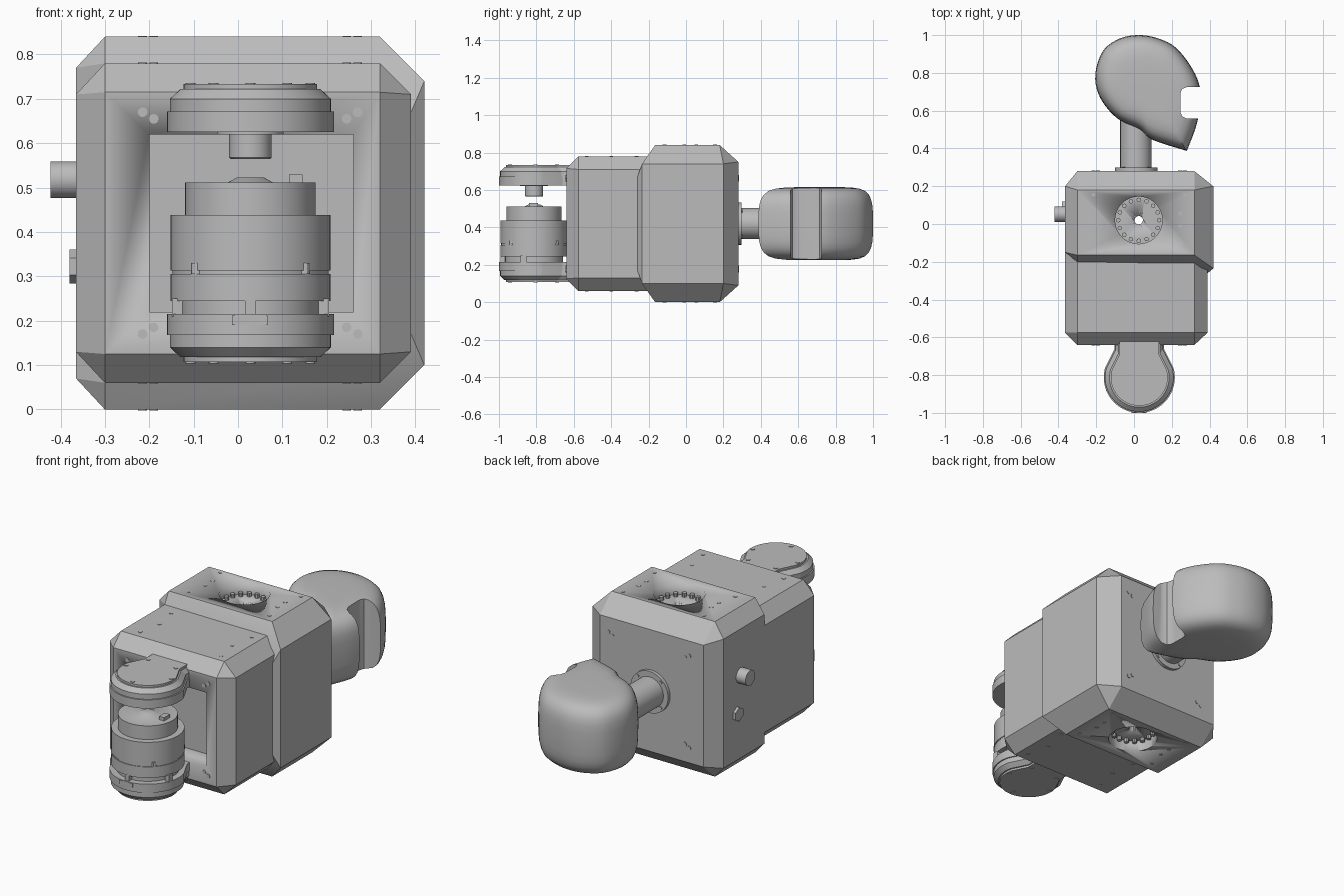
import bpy, bmesh, math
from mathutils import Vector, Matrix

cube = bpy.data.objects.get("Cube")
if cube:
    bpy.data.objects.remove(cube)

grey = bpy.data.materials.new("plain_grey")
grey.use_nodes = True
grey.diffuse_color = (0.5, 0.5, 0.5, 1)
grey.node_tree.nodes["Principled BSDF"].inputs["Base Color"].default_value = (0.5, 0.5, 0.5, 1)


def finish(name, bm, angle=30):
    bmesh.ops.recalc_face_normals(bm, faces=bm.faces)
    me = bpy.data.meshes.new(name)
    bm.to_mesh(me)
    bm.free()
    me.materials.append(grey)
    ob = bpy.data.objects.new(name, me)
    bpy.context.collection.objects.link(ob)
    activate(ob)
    bpy.ops.object.shade_smooth_by_angle(angle=math.radians(angle))
    return ob


def activate(ob):
    bpy.ops.object.select_all(action='DESELECT')
    bpy.context.view_layer.objects.active = ob
    ob.select_set(True)


def hull(name, rects):
    """Chamfered block: convex hull of flat rectangles given as x, y, z ranges."""
    bm = bmesh.new()
    for xs, ys, zs in rects:
        for p in {(x, y, z) for x in xs for y in ys for z in zs}:
            bm.verts.new(p)
    res = bmesh.ops.convex_hull(bm, input=bm.verts)
    loose = [g for g in res["geom_interior"] if isinstance(g, bmesh.types.BMVert)]
    bmesh.ops.delete(bm, geom=loose, context='VERTS')
    bmesh.ops.dissolve_limit(bm, angle_limit=0.01, verts=bm.verts, edges=bm.edges)
    return finish(name, bm, 15)


def box(name, xs, ys, zs):
    return hull(name, [(xs, ys, zs)])


def loft(name, outline, levels, centre=(0, 0), angle=30):
    """Stack scaled copies of a closed xy outline; levels are (z, scale)."""
    bm = bmesh.new()
    cx, cy = centre
    rings = [[bm.verts.new((cx + (x - cx) * s, cy + (y - cy) * s, z)) for x, y in outline]
             for z, s in levels]
    n = len(outline)
    for a, b in zip(rings, rings[1:]):
        for i in range(n):
            bm.faces.new((a[i], a[(i + 1) % n], b[(i + 1) % n], b[i]))
    bm.faces.new(rings[0])
    bm.faces.new(rings[-1])
    return finish(name, bm, angle)


def circle(cx, cy, n=64):
    return [(cx + math.cos(2 * math.pi * i / n), cy + math.sin(2 * math.pi * i / n))
            for i in range(n)]


def lathe(name, cx, cy, levels):
    return loft(name, circle(cx, cy), levels, (cx, cy))


def rod(name, start, end, r, n=48):
    bm = bmesh.new()
    a, b = Vector(start), Vector(end)
    rot = (b - a).to_track_quat('Z', 'Y').to_matrix().to_4x4()
    bmesh.ops.create_cone(bm, cap_ends=True, segments=n, radius1=r, radius2=r,
                          depth=(b - a).length, matrix=Matrix.Translation((a + b) / 2) @ rot)
    return finish(name, bm)


def cut(ob, cutter):
    cutter.hide_render = True
    mod = ob.modifiers.new("cut", 'BOOLEAN')
    mod.operation, mod.solver, mod.object = 'DIFFERENCE', 'EXACT', cutter
    activate(ob)
    bpy.ops.object.modifier_apply(modifier=mod.name)
    bpy.data.objects.remove(cutter)


# Rear housing and front housing
inner = (-0.30, 0.32)
rear = hull("rear_housing", [
    (inner, (-0.165, 0.18), (0, 0.84)),
    (inner, (-0.20,), (0.06, 0.78)),
    (inner, (0.28,), (0.09, 0.75)),
    ((-0.365,), (-0.15, 0.20), (0.07, 0.77)),
    ((0.42,), (-0.235, 0.20), (0.10, 0.74)),
    ((0.39,), (-0.26,), (0.17, 0.67))])
front = hull("front_housing", [
    (inner, (-0.575, -0.12), (0.06, 0.78)),
    (inner, (-0.64,), (0.125, 0.715)),
    ((-0.365, 0.39), (-0.575, -0.12), (0.13, 0.71))])
cut(front, box("recess_cutter", (-0.20, 0.26), (-0.75, -0.52), (0.22, 0.62)))
for z0, z1 in ((0.78, 0.9), (-0.06, 0.06)):
    cut(rear, rod("port_cutter", (0.025, 0.02, z0), (0.025, 0.02, z1), 0.125))
cut(rear, rod("shaft_cutter", (0.025, 0.02, -0.1), (0.025, 0.02, 1), 0.022))

# Ring of small teeth inside each port
for i in range(16):
    a = i * math.pi / 8
    p = (0.025 + 0.108 * math.cos(a), 0.02 + 0.108 * math.sin(a))
    for z0, z1 in ((0.775, 0.80), (0.04, 0.065)):
        rod("port_tooth", (*p, z0), (*p, z1), 0.012, 8)

# Housing screws, mirrored about the housing centre line
mid = 0.0275
for side in (-1, 1):
    for dx, y, h in ((0.2425, 0.155, 0.84), (0.2425, -0.115, 0.84), (0.2175, 0.055, 0.84),
                     (0.2175, -0.01, 0.84), (0.2425, -0.265, 0.78), (0.2425, -0.53, 0.78),
                     (0.2175, -0.40, 0.78)):
        x = mid + side * dx
        rod("top_screw", (x, y, h - 0.01), (x, y, h + 0.002), 0.01, 12)
        rod("bottom_screw", (x, y, 0.85 - h), (x, y, 0.838 - h), 0.01, 12)
    for dx, dz in ((0.2425, 0.25), (0.2175, 0.235)):
        for up in (-1, 1):
            x, z = mid + side * dx, 0.42 + up * dz
            rod("front_screw", (x, -0.63, z), (x, -0.643, z), 0.011, 12)
            rod("back_screw", (x, 0.27, z), (x, 0.283, z), 0.011, 12)

# Teardrop clamp plates above and below the drive unit
cx, cy = 0.028, -0.812
arc = [math.radians(165 + 210 * i / 48) for i in range(49)]
tear = [(cx + 0.188 * math.cos(a), cy + 0.188 * math.sin(a)) for a in arc]
tear += [(cx + 0.13, -0.66), (cx + 0.13, -0.52), (cx - 0.13, -0.52), (cx - 0.13, -0.66)]
plate = [(0.625, 1), (0.672, 1), (0.672, 0.965), (0.70, 0.965), (0.722, 0.84),
         (0.722, 0.80), (0.733, 0.80)]
for name, flip in (("upper_clamp", False), ("lower_clamp", True)):
    def f(z):
        return 0.84 - z if flip else z
    loft(name, tear, [(f(z), s) for z, s in plate], (cx, cy), 20)
    for dx, y in ((-0.083, -0.69), (0.083, -0.69), (-0.135, -0.805), (0.135, -0.805), (0, -0.94)):
        rod(name + "_screw", (cx + dx, y, f(0.725)), (cx + dx, y, f(0.736)), 0.011, 12)
lathe("upper_hub", cx, cy, [(0.565, 0.045), (0.568, 0.048), (0.62, 0.048),
                            (0.62, 0.075), (0.63, 0.075)])

# Drive unit between the plates
lathe("drive_unit", cx, cy, [
    (0.21, 0.14), (0.215, 0.155), (0.245, 0.155), (0.245, 0.18), (0.305, 0.18), (0.305, 0.176),
    (0.313, 0.176), (0.313, 0.18), (0.438, 0.18), (0.438, 0.147), (0.512, 0.147),
    (0.512, 0.05), (0.523, 0.03)])
box("top_connector", (0.115, 0.145), (-0.84, -0.79), (0.50, 0.53))
box("lower_connector", (-0.013, 0.067), (-1.0, -0.95), (0.19, 0.212))
for dx in (-0.165, 0, 0.165):
    y = cy - math.sqrt(0.18 ** 2 - dx ** 2)
    box("drive_foot", (cx + dx - 0.012, cx + dx + 0.012), (y, y + 0.03), (0.21, 0.25))
for a in range(45, 360, 90):
    p = (cx + 0.17 * math.cos(math.radians(a)), cy + 0.17 * math.sin(math.radians(a)))
    rod("drive_bolt", (*p, 0.305), (*p, 0.33), 0.014, 12)

# Side button and connector
rod("side_button", (-0.34, 0.052, 0.518), (-0.422, 0.052, 0.518), 0.041)
rod("side_socket", (-0.34, 0.085, 0.322), (-0.38, 0.085, 0.322), 0.038, 6)

# Neck with flange
rod("neck_flange", (0.012, 0.27, 0.42), (0.012, 0.298, 0.42), 0.113)
rod("neck", (0.01, 0.27, 0.42), (0.01, 0.64, 0.42), 0.083)
for i in range(4):
    a = math.pi / 4 + i * math.pi / 2
    x, z = 0.012 + 0.098 * math.cos(a), 0.42 + 0.098 * math.sin(a)
    rod("flange_screw", (x, 0.29, z), (x, 0.303, z), 0.009, 12)

# Rounded hook: spline outline, softened top and bottom, slotted on one side
pts = [(0.02, 1.0), (-0.08, 0.98), (-0.165, 0.915), (-0.205, 0.79), (-0.18, 0.67),
       (-0.09, 0.56), (0.03, 0.50), (0.10, 0.445), (0.28, 0.387), (0.335, 0.54),
       (0.352, 0.70), (0.31, 0.82), (0.22, 0.935), (0.12, 0.985)]
corners = {(0.28, 0.387)}
outline = []
for i, p in enumerate(pts):
    a, b, c, d = (Vector(pts[(i + k) % len(pts)]) for k in (-1, 0, 1, 2))
    if tuple(pts[i]) in corners:
        a = b
    if tuple(pts[(i + 1) % len(pts)]) in corners:
        d = c
    for k in range(5):
        t = k / 5
        q = 0.5 * (2 * b + (c - a) * t + (2 * a - 5 * b + 4 * c - d) * t * t
                   + (3 * b - a - 3 * c + d) * t ** 3)
        outline.append(tuple(q))
half = [(0, 1), (0.06, 0.997), (0.10, 0.985), (0.13, 0.96), (0.155, 0.915), (0.175, 0.84),
        (0.187, 0.73), (0.193, 0.58), (0.195, 0.4)]
levels = [(0.42 - h, s) for h, s in reversed(half[1:])] + [(0.42 + h, s) for h, s in half]
hook = loft("hook", outline, levels, (0.06, 0.73), 40)
slot = [(0.28, 0.725), (0.255, 0.715), (0.245, 0.69), (0.245, 0.595), (0.255, 0.57),
        (0.28, 0.558), (0.5, 0.558), (0.5, 0.725)]
cut(hook, loft("slot_cutter", slot, [(0.1, 1), (0.8, 1)]))
activate(hook)
bpy.ops.object.shade_smooth_by_angle(angle=math.radians(40))
